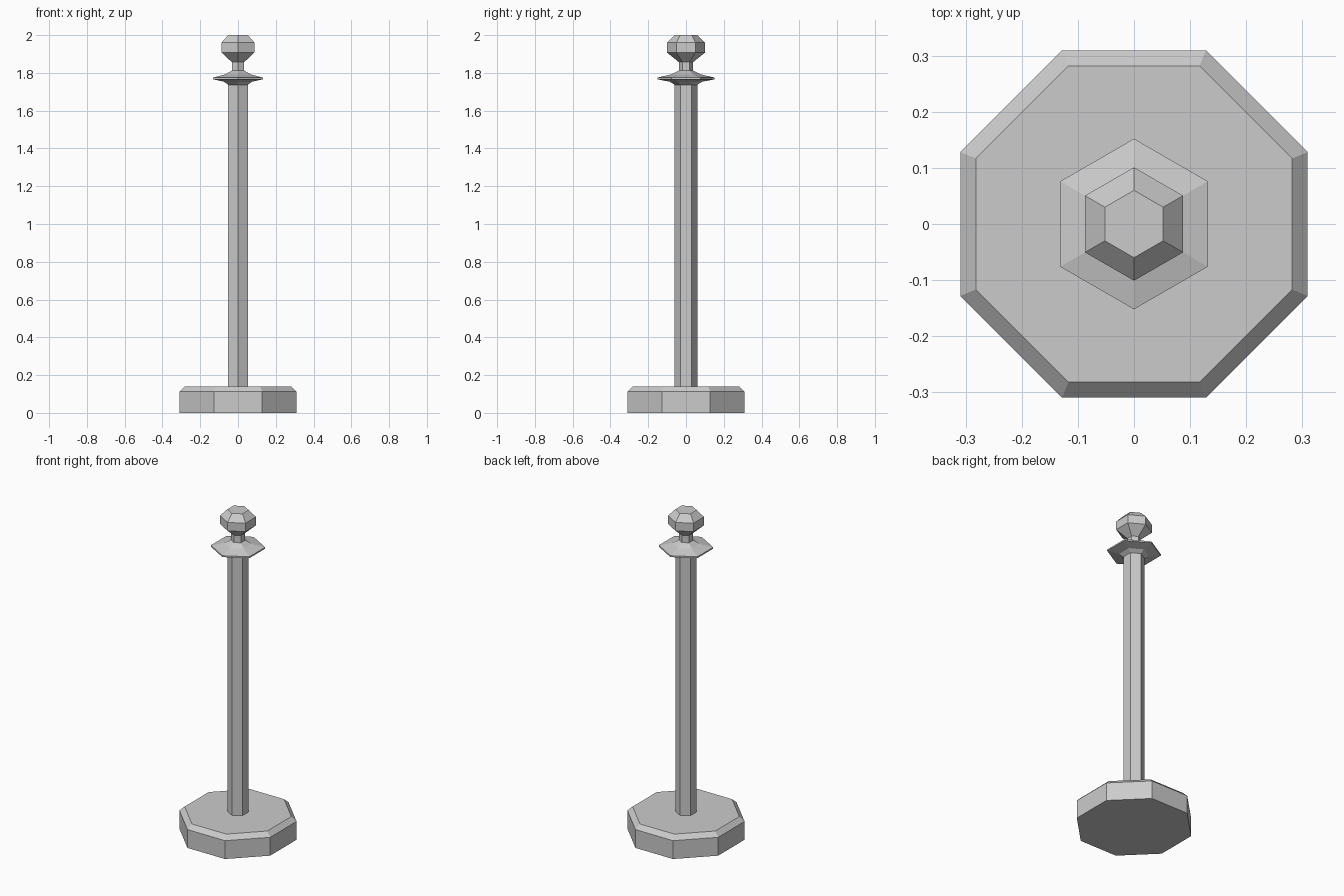
import bpy, bmesh, math

cube = bpy.data.objects.get("Cube")
if cube:
    bpy.data.objects.remove(cube, do_unlink=True)

grey = bpy.data.materials.new("plain_grey")
grey.use_nodes = True
colour = (0.6, 0.6, 0.6, 1)
grey.diffuse_color = colour
grey.node_tree.nodes["Principled BSDF"].inputs["Base Color"].default_value = colour


def turned(name, sides, start, profile):
    """Faceted solid from (radius, height) rings, closed at both ends."""
    bm = bmesh.new()
    rings = []
    for r, z in profile:
        angles = [start + 2 * math.pi * i / sides for i in range(sides)]
        rings.append([bm.verts.new((r * math.cos(a), r * math.sin(a), z)) for a in angles])
    for low, high in zip(rings, rings[1:]):
        for i in range(sides):
            j = (i + 1) % sides
            bm.faces.new((low[i], low[j], high[j], high[i]))
    bm.faces.new(rings[0][::-1])
    bm.faces.new(rings[-1])
    mesh = bpy.data.meshes.new(name)
    bm.to_mesh(mesh)
    bm.free()
    mesh.materials.append(grey)
    obj = bpy.data.objects.new(name, mesh)
    bpy.context.collection.objects.link(obj)
    return obj


# Octagonal foot with a chamfered top edge
turned("base", 8, math.pi / 8, [(0.335, 0), (0.335, 0.113), (0.305, 0.14)])

# Hexagonal post, corners towards front and back
HEX = math.pi / 2
turned("post", 6, HEX, [(0.06, 0.14), (0.06, 1.737)])

# Thin flared collar, sloping into the neck
turned("collar", 6, HEX, [(0.06, 1.737), (0.085, 1.753), (0.152, 1.766),
                          (0.152, 1.775), (0.078, 1.792), (0.038, 1.812)])

# Neck and faceted knob
turned("neck", 6, HEX, [(0.038, 1.812), (0.038, 1.857)])
turned("knob", 6, HEX, [(0.038, 1.857), (0.101, 1.908), (0.101, 1.96), (0.06, 2.0)])
